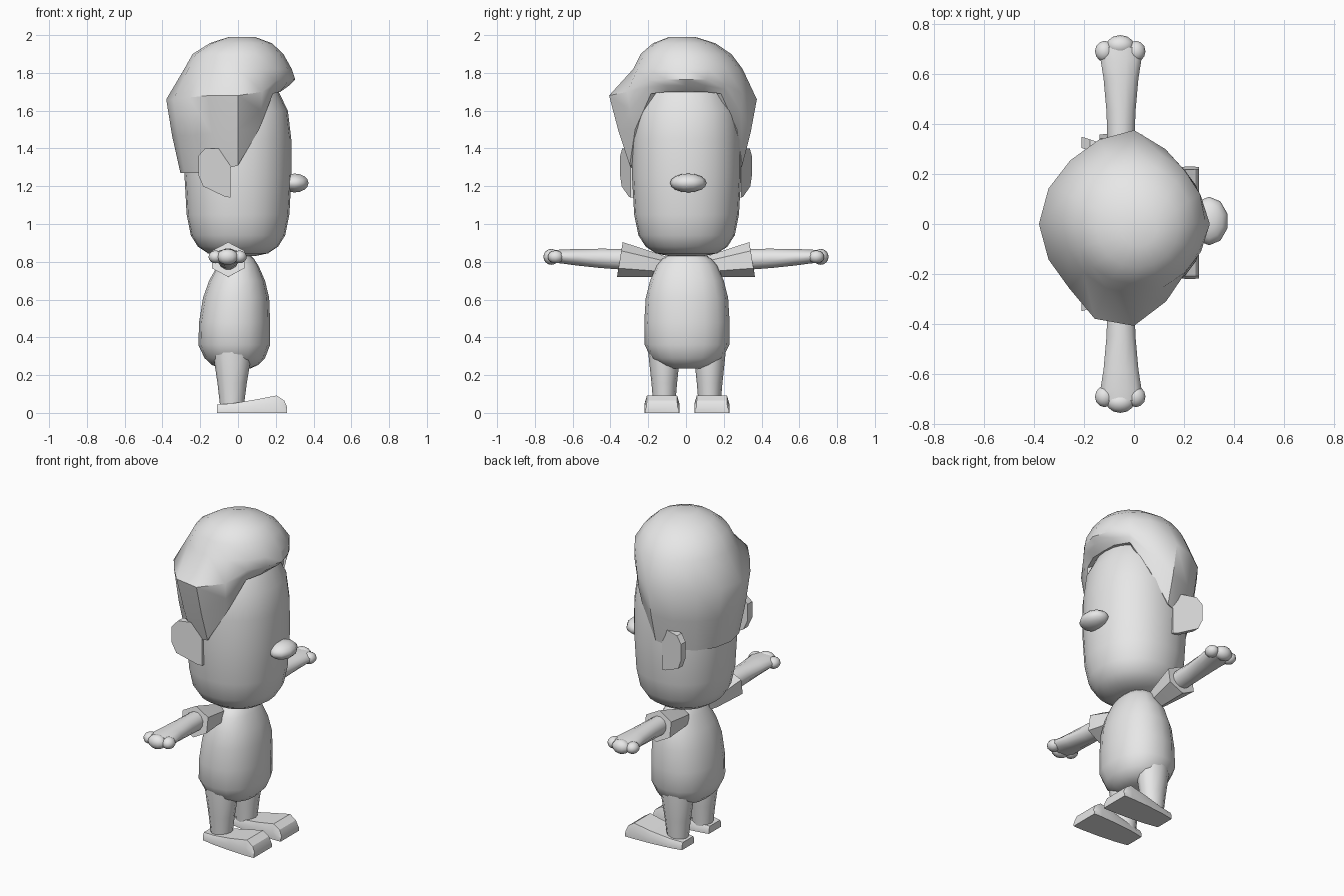
import bpy, bmesh, math
from mathutils import Vector

if "Cube" in bpy.data.objects:
    bpy.data.objects.remove(bpy.data.objects["Cube"])

mat = bpy.data.materials.new("plain_grey")
mat.diffuse_color = (0.8, 0.8, 0.8, 1)
mat.use_nodes = True
mat.node_tree.nodes["Principled BSDF"].inputs["Base Color"].default_value = mat.diffuse_color


def finish(name, bm, angle=35):
    """Turn a bmesh into a named object with smooth shading and sharp edges."""
    bmesh.ops.recalc_face_normals(bm, faces=bm.faces)
    me = bpy.data.meshes.new(name)
    bm.to_mesh(me)
    bm.free()
    ob = bpy.data.objects.new(name, me)
    bpy.context.collection.objects.link(ob)
    me.materials.append(mat)
    bpy.ops.object.select_all(action='DESELECT')
    ob.select_set(True)
    bpy.context.view_layer.objects.active = ob
    bpy.ops.object.shade_smooth_by_angle(angle=math.radians(angle))
    return ob


def loft(bm, rings, cap_start=True, cap_end=True):
    """Skin a list of equal-length point rings."""
    vs = [[bm.verts.new(p) for p in ring] for ring in rings]
    n = len(vs[0])
    for a, b in zip(vs, vs[1:]):
        for i in range(n):
            j = (i + 1) % n
            bm.faces.new((a[i], a[j], b[j], b[i]))
    if cap_start:
        bm.faces.new(vs[0][::-1])
    if cap_end:
        bm.faces.new(vs[-1])


def oval(cx, cy, z, rx, ry, n=16, power=2.0):
    """Horizontal rounded ring."""
    ring = []
    for i in range(n):
        t = 2 * math.pi * i / n
        c, s = math.cos(t), math.sin(t)
        ring.append((cx + rx * math.copysign(abs(c) ** (2 / power), c),
                     cy + ry * math.copysign(abs(s) ** (2 / power), s), z))
    return ring


def arm_ring(side, y, z, rx, rz, n, lean=0.0, cx=-0.052):
    """Upright ring across an arm; lean pulls the top inward."""
    ring = []
    for i in range(n):
        t = 2 * math.pi * (i + 0.5) / n
        s = math.sin(t)
        ring.append((cx + rx * math.cos(t), side * (y - lean * s), z + rz * s))
    return ring


def ball(name, loc, radii, u=12, v=8):
    bm = bmesh.new()
    bmesh.ops.create_uvsphere(bm, u_segments=u, v_segments=v, radius=1)
    bmesh.ops.scale(bm, vec=radii, verts=bm.verts)
    bmesh.ops.translate(bm, vec=loc, verts=bm.verts)
    return finish(name, bm, 60)


# Head: tall rounded barrel
bm = bmesh.new()
head = [(.83, .09), (.845, .16), (.88, .212), (.94, .25), (1.05, .272), (1.25, .283),
        (1.45, .282), (1.6, .264), (1.7, .215), (1.76, .1)]
loft(bm, [oval(0, 0.003, z, r, r * 1.02, 24, 2.15) for z, r in head])
finish("head", bm)

# Hair: swept cap; each entry is (widest radius, its height, hem radius, hem height)
hair = [(.303, 1.765, .225, 1.70), (.29, 1.765, .24, 1.70), (.295, 1.74, .262, 1.69),
        (.325, 1.69, .292, 1.50), (.375, 1.66, .298, 1.31), (.365, 1.66, .30, 1.28),
        (.36, 1.66, .30, 1.27), (.37, 1.66, .305, 1.27), (.38, 1.66, .305, 1.27),
        (.37, 1.66, .305, 1.27), (.365, 1.67, .30, 1.27), (.41, 1.68, .30, 1.28),
        (.407, 1.68, .298, 1.31), (.335, 1.70, .292, 1.50), (.285, 1.76, .262, 1.69),
        (.29, 1.765, .24, 1.70)]


def hair_ring(f):
    ring = []
    for i, h in enumerate(hair):
        t = 2 * math.pi * i / len(hair)
        r, z = f(*h)
        ring.append((r * math.cos(t), r * math.sin(t), z))
    return ring


bm = bmesh.new()
loft(bm, [oval(0.02, -0.02, 1.99, .07, .07),
          oval(0.015, -0.01, 1.957, .165, .165),
          oval(0.0, 0.0, 1.90, .24, .24),
          oval(0.0, 0.01, 1.82, .285, .29),
          hair_ring(lambda r, z, rb, zb: (r, z)),
          hair_ring(lambda r, z, rb, zb: ((r + rb) / 2 + .006, (z + zb) / 2)),
          hair_ring(lambda r, z, rb, zb: (rb, zb)),
          hair_ring(lambda r, z, rb, zb: (rb - .07, zb + .01))], cap_end=False)
finish("hair", bm, 42)

# Nose
ball("nose", (.30, .012, 1.217), (.077, .097, .05), 10, 8)

# Torso: rounded barrel
bm = bmesh.new()
torso = [(.235, .08, .09, -.015), (.255, .125, .145, -.015), (.29, .16, .19, -.017),
         (.36, .19, .224, -.02), (.48, .188, .226, -.018), (.61, .175, .218, -.01),
         (.70, .148, .195, -.005), (.78, .108, .16, 0), (.815, .085, .13, 0),
         (.84, .06, .09, 0)]
loft(bm, [oval(cx, .005, z, rx, ry, 16, 2.2) for z, rx, ry, cx in torso])
finish("torso", bm)

ear_outline = [(-.21, 1.36), (-.175, 1.40), (-.085, 1.40), (-.04, 1.34), (-.04, 1.14),
               (-.07, 1.145), (-.185, 1.20), (-.21, 1.26)]
# Shoe stations: x, half width at sole, half width on top, top height
shoe = [(-.11, .06, .05, .045), (-.03, .075, .06, .05), (.09, .087, .075, .07),
        (.205, .092, .08, .092), (.245, .092, .08, .065), (.26, .09, .082, .03)]

for side, label in ((-1, "right"), (1, "left")):
    # Ear: flat plate flaring outward at the back
    bm = bmesh.new()
    loft(bm, [[(x, side * (.293 + (-.04 - x) * .33 + d), z) for x, z in ear_outline]
              for d in (-.045, 0)])
    finish(label + "_ear", bm, 30)

    # Leg: tapered tube
    bm = bmesh.new()
    cy = side * .12 + .005
    loft(bm, [oval(-.032, cy, .03, .062, .057, 12), oval(-.031, cy, .16, .078, .068, 12),
              oval(-.03, cy, .30, .10, .083, 12), oval(-.03, cy, .37, .10, .083, 12)])
    finish(label + "_leg", bm)

    # Shoe: wedge with a raised toe
    bm = bmesh.new()
    loft(bm, [[(x, cy + side * .012 - w, 0), (x, cy + side * .012 + w, 0),
               (x, cy + side * .012 + w, h * .55), (x, cy + side * .012 + t, h),
               (x, cy + side * .012 - t, h), (x, cy + side * .012 - w, h * .55)]
              for x, w, t, h in shoe])
    finish(label + "_shoe", bm, 30)

    # Sleeve: six-sided flared cuff, recessed at the end
    bm = bmesh.new()
    loft(bm, [arm_ring(side, .10, .775, .045, .05, 6),
              arm_ring(side, .16, .783, .062, .064, 6),
              arm_ring(side, .35, .812, .10, .092, 6, .015),
              arm_ring(side, .35, .812, .07, .07, 6, .012)])
    finish(label + "_sleeve", bm, 30)

    # Forearm: slightly flattened tube widening to the wrist
    bm = bmesh.new()
    loft(bm, [arm_ring(side, .30, .812, .055, .058, 12),
              arm_ring(side, .45, .818, .060, .053, 12),
              arm_ring(side, .58, .824, .072, .045, 12),
              arm_ring(side, .66, .828, .085, .038, 12),
              arm_ring(side, .705, .828, .075, .034, 12)])
    finish(label + "_forearm", bm, 50)

    # Hand: thumb, finger lump and little finger
    ball(label + "_thumb", (-.118, side * .69, .826), (.038, .042, .034))
    ball(label + "_fingers", (-.055, side * .713, .826), (.056, .042, .042))
    ball(label + "_little_finger", (.008, side * .69, .826), (.038, .042, .034))
